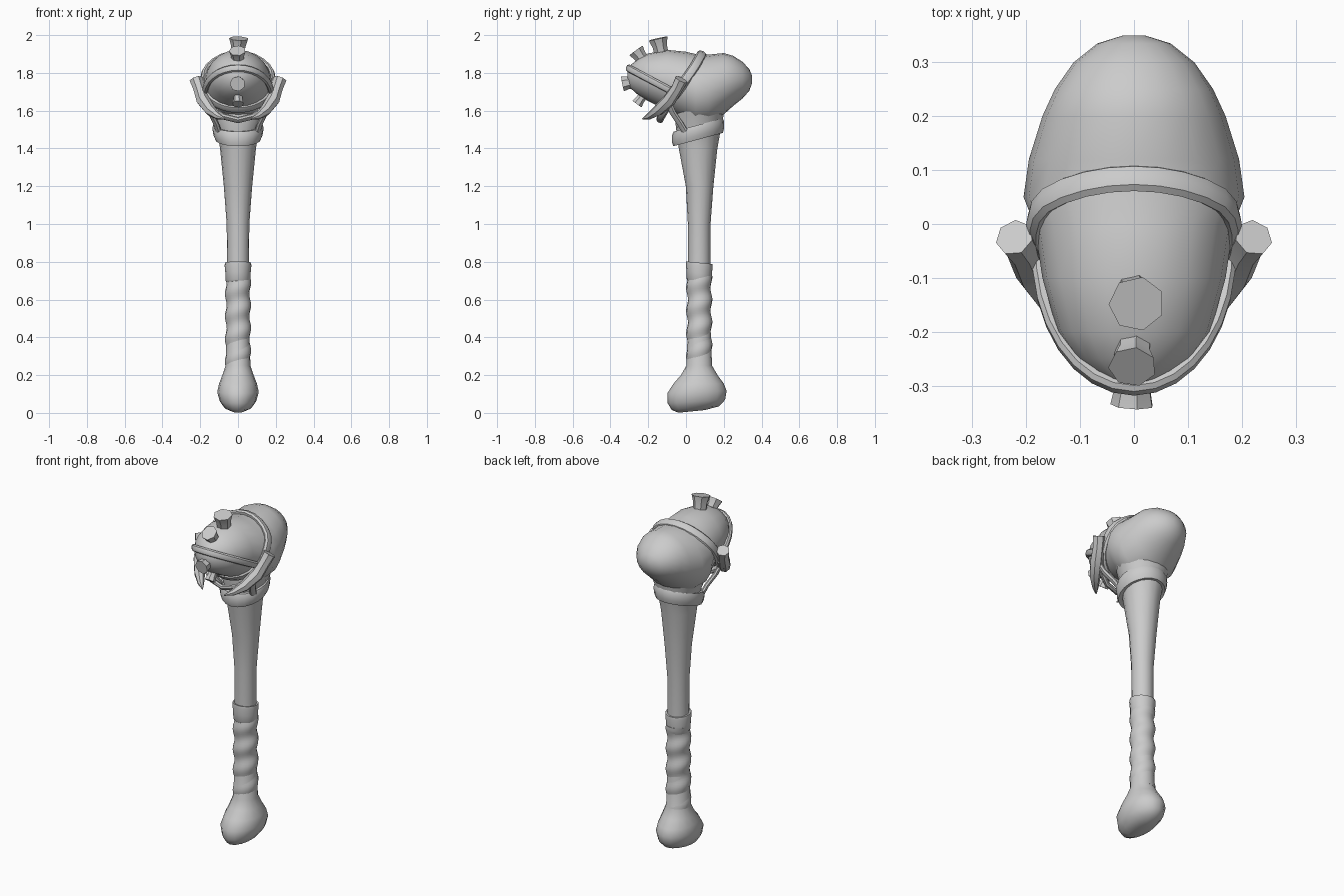
import bpy, bmesh, math
from mathutils import Vector

if "Cube" in bpy.data.objects:
    bpy.data.objects.remove(bpy.data.objects["Cube"])

TAU = 2 * math.pi
bone = bpy.data.materials.new("bone_grey")
bone.diffuse_color = (0.6, 0.6, 0.6, 1)
bone.use_nodes = True
bone.node_tree.nodes["Principled BSDF"].inputs["Base Color"].default_value = bone.diffuse_color


def loft(name, rings, closed=False, angle=40):
    """Skin a list of equal-length point rings; cap the ends unless closed."""
    bm = bmesh.new()
    loops = [[bm.verts.new(p) for p in r] for r in rings]
    n = len(loops[0])
    pairs = list(zip(loops, loops[1:])) + ([(loops[-1], loops[0])] if closed else [])
    for a, b in pairs:
        for i in range(n):
            j = (i + 1) % n
            bm.faces.new((a[i], a[j], b[j], b[i]))
    if not closed:
        bm.faces.new(loops[0])
        bm.faces.new(loops[-1])
    bmesh.ops.recalc_face_normals(bm, faces=bm.faces)
    me = bpy.data.meshes.new(name)
    bm.to_mesh(me)
    bm.free()
    ob = bpy.data.objects.new(name, me)
    me.materials.append(bone)
    bpy.context.collection.objects.link(ob)
    bpy.ops.object.select_all(action='DESELECT')
    ob.select_set(True)
    bpy.context.view_layer.objects.active = ob
    bpy.ops.object.shade_smooth_by_angle(angle=math.radians(angle))
    return ob


def sweep(name, path, sizes, sides=8, closed=False, centre=(0, 0, 1.74), angle=40):
    """Sweep an oval (thickness, width) along a path, thickness facing away from centre."""
    path = [Vector(p) for p in path]
    rings, n = [], len(path)
    for i, p in enumerate(path):
        a = path[i - 1] if closed or i else p
        b = path[(i + 1) % n] if closed or i < n - 1 else p
        t = (b - a).normalized()
        out = p - Vector(centre)
        out = (out - t * out.dot(t)).normalized()
        side = t.cross(out)
        th, w = sizes[i] if isinstance(sizes, list) else sizes
        rings.append([p + out * th * math.cos(TAU * k / sides) + side * w * math.sin(TAU * k / sides)
                      for k in range(sides)])
    return loft(name, rings, closed, angle)


def oval(z, cy, ry, rx, tilt=0.0, n=16):
    return [(rx * math.sin(TAU * k / n), cy + ry * math.cos(TAU * k / n),
             z + tilt * ry * math.cos(TAU * k / n)) for k in range(n)]


# Shaft with two-lobed foot: height, y centre, y radius, x radius, tilt
shaft = [(0.008, 0.03, 0.07, 0.03, 0.1), (0.025, 0.05, 0.125, 0.07, 0.08),
         (0.06, 0.055, 0.152, 0.096, 0.06), (0.11, 0.058, 0.157, 0.11, 0.04),
         (0.155, 0.067, 0.133, 0.1, 0), (0.20, 0.07, 0.097, 0.083, 0), (0.25, 0.07, 0.068, 0.066, 0),
         (0.5, 0.07, 0.058, 0.057, 0), (0.8, 0.07, 0.059, 0.058, 0), (1.0, 0.07, 0.06, 0.06, 0),
         (1.2, 0.072, 0.073, 0.075, 0), (1.4, 0.064, 0.102, 0.095, 0),
         (1.5, 0.066, 0.118, 0.11, 0), (1.58, 0.07, 0.13, 0.145, 0), (1.66, 0.08, 0.13, 0.17, 0)]
loft("shaft", [oval(*s) for s in shaft])

# Head: y, bottom, top, half width
head = [(-0.31, 1.765, 1.805, 0.02), (-0.295, 1.72, 1.84, 0.055), (-0.25, 1.68, 1.877, 0.108),
        (-0.2, 1.65, 1.903, 0.142), (-0.1, 1.6, 1.922, 0.17), (0.0, 1.55, 1.912, 0.185),
        (0.05, 1.52, 1.9, 0.205), (0.12, 1.52, 1.897, 0.195), (0.2, 1.58, 1.905, 0.17),
        (0.25, 1.625, 1.89, 0.147), (0.3, 1.665, 1.858, 0.112), (0.335, 1.705, 1.82, 0.068),
        (0.35, 1.745, 1.785, 0.02)]


def section(y):
    for a, b in zip(head, head[1:]):
        if a[0] <= y <= b[0]:
            f = (y - a[0]) / (b[0] - a[0])
            return [u + (v - u) * f for u, v in zip(a, b)]


def head_point(y, a, grow=0.0):
    _, lo, hi, w = section(y)
    return ((w + grow) * math.sin(a), y, (lo + hi) / 2 + ((hi - lo) / 2 + grow) * math.cos(a))


loft("head", [[head_point(h[0], TAU * k / 20) for k in range(20)] for h in head], angle=60)

# Crown strap leaning forward towards the bottom
crown = []
for k in range(28):
    a = TAU * k / 28
    crown.append(head_point(-0.02 + 0.105 * math.cos(a), a, 0.002))
sweep("crown_strap", crown, (0.016, 0.027), closed=True)

# Face strap round the front of the head
face = []
for k in range(17):
    t = math.radians(-95 + 190 * k / 16)
    y = -0.06 - 0.245 * math.cos(t)
    face.append((0.175 * math.sin(t), y, 1.69 + (-0.05 - y) * 0.53))
sweep("face_strap", face, (0.014, 0.02))

# Chin strap hanging in a V
chin = [(s * x, y, z) for s, pts in (
    (-1, [(0.185, -0.05, 1.69), (0.15, -0.1, 1.62), (0.08, -0.13, 1.57)]),
    (1, [(0, -0.14, 1.55), (0.08, -0.13, 1.57), (0.15, -0.1, 1.62), (0.185, -0.05, 1.69)]))
    for x, y, z in pts]
sweep("chin_strap", chin, (0.014, 0.02))

# Mirrored tusks and the ties running from them to the neck
for s, label in ((-1, "left"), (1, "right")):
    tusk = [(0.222, -0.025, 1.765), (0.205, -0.05, 1.715), (0.185, -0.09, 1.655),
            (0.145, -0.15, 1.6), (0.105, -0.195, 1.57), (0.07, -0.23, 1.557)]
    sizes = [(r, r) for r in (0.036, 0.032, 0.036, 0.03, 0.018, 0.003)]
    sweep(label + "_tusk", [(s * x, y, z) for x, y, z in tusk], sizes, sides=7)
    tie = [(0.17, -0.1, 1.66), (0.145, -0.07, 1.59), (0.115, -0.03, 1.53), (0.1, 0.0, 1.48)]
    sweep(label + "_tie", [(s * x, y, z) for x, y, z in tie], (0.013, 0.02))

# Tilted neck band with a rounded edge
neck = [(1.45, 0.122, 0.112), (1.447, 0.131, 0.12), (1.47, 0.138, 0.13), (1.505, 0.138, 0.136),
        (1.524, 0.13, 0.132), (1.52, 0.11, 0.115)]
loft("neck_band", [oval(z, 0.064, ry, rx, 0.27, 20) for z, ry, rx in neck])

# Flared pegs along the middle of the head: base, tip, base radius, tip radius
pegs = [((0, -0.125, 1.88), (0.005, -0.148, 1.982), 0.038, 0.052),
        ((0, -0.215, 1.85), (-0.003, -0.265, 1.918), 0.034, 0.045),
        ((0, -0.27, 1.755), (-0.003, -0.336, 1.742), 0.034, 0.041),
        ((0, -0.22, 1.69), (0, -0.26, 1.635), 0.024, 0.031)]
for i, (a, b, r0, r1) in enumerate(pegs):
    a, b = Vector(a), Vector(b)
    sweep("peg_%d" % (i + 1), [a, a.lerp(b, 0.6), b], [(r0, r0), (r0 * 1.04, r0 * 1.04), (r1, r1)],
          sides=7, centre=(1, -0.1, 1.8), angle=30)

# Grip wrap with a spiral ridge and a flared lip
wrap = []
for i in range(37):
    z = 0.25 + 0.475 * i / 36
    ring = []
    for k in range(16):
        a = TAU * k / 16
        r = 0.0645 + 0.005 * math.cos(TAU * z / 0.12 + a)
        ring.append((r * math.sin(a), 0.07 + r * math.cos(a), z))
    wrap.append(ring)
loft("grip_wrap", wrap, angle=60)
lip = [(0.69, 0.06), (0.7, 0.066), (0.74, 0.067), (0.78, 0.071), (0.795, 0.069), (0.793, 0.057)]
loft("grip_lip", [oval(z, 0.07, r, r, -0.1) for z, r in lip])
